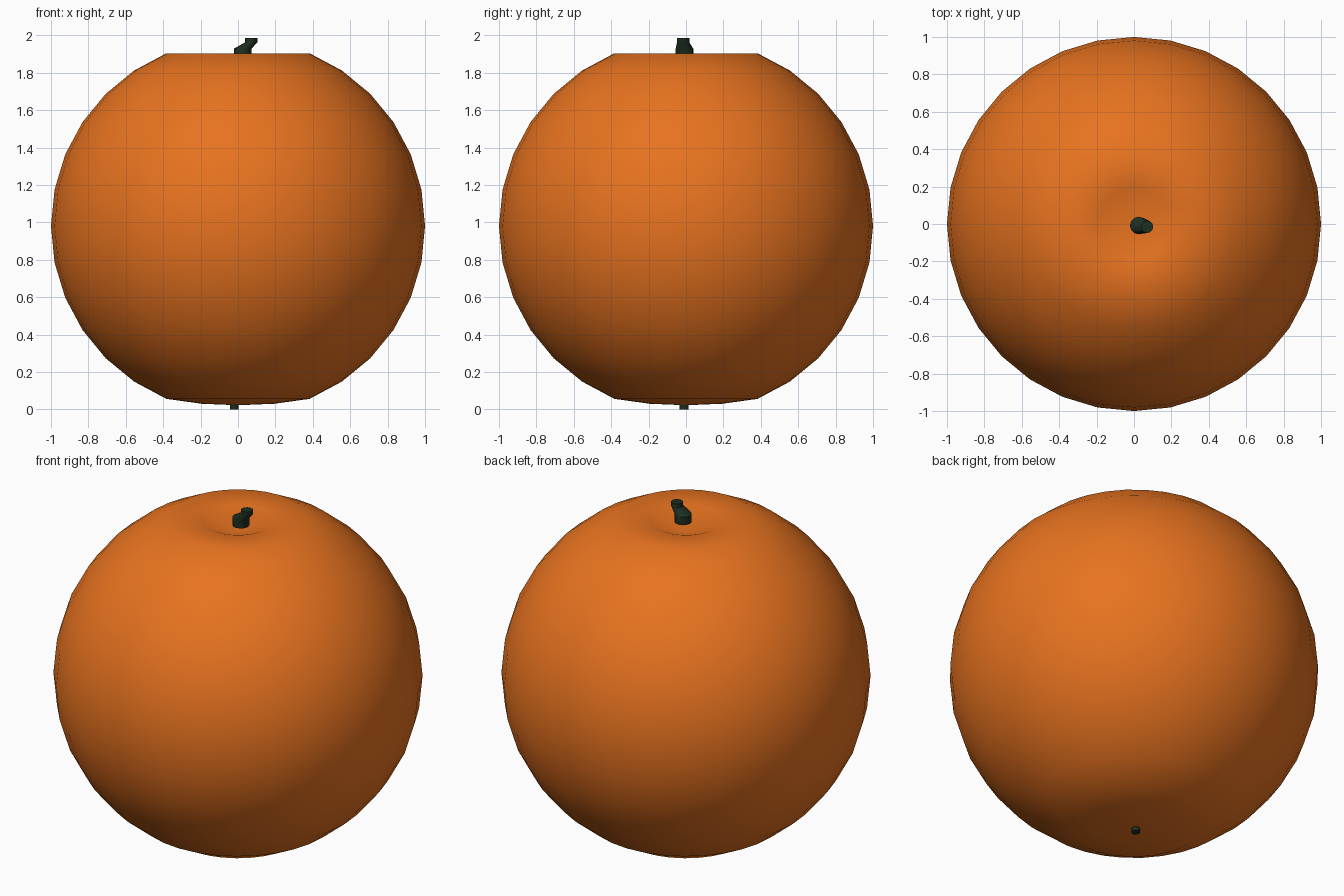
import bpy, bmesh, math

if "Cube" in bpy.data.objects:
    bpy.data.objects.remove(bpy.data.objects["Cube"])


def material(name, color):
    m = bpy.data.materials.new(name)
    m.diffuse_color = (*color, 1)
    m.use_nodes = True
    m.node_tree.nodes["Principled BSDF"].inputs["Base Color"].default_value = m.diffuse_color
    return m


def loft(name, sections, sides, mat):
    """Skin circular sections (x, y, z, radius); radius 0 makes a pole."""
    bm = bmesh.new()
    rings = []
    for x, y, z, r in sections:
        n = sides if r > 0 else 1
        rings.append([bm.verts.new((x + r * math.cos(2 * math.pi * i / sides),
                                    y + r * math.sin(2 * math.pi * i / sides), z))
                      for i in range(n)])
    for a, b in zip(rings, rings[1:]):
        for i in range(sides):
            j = (i + 1) % sides
            if len(a) == 1:
                bm.faces.new((a[0], b[j], b[i]))
            elif len(b) == 1:
                bm.faces.new((a[i], a[j], b[0]))
            else:
                bm.faces.new((a[i], a[j], b[j], b[i]))
    for ring, flip in ((rings[0], True), (rings[-1], False)):
        if len(ring) > 1:
            bm.faces.new(ring[::-1] if flip else ring)
    bmesh.ops.recalc_face_normals(bm, faces=bm.faces)
    mesh = bpy.data.meshes.new(name)
    bm.to_mesh(mesh)
    bm.free()
    ob = bpy.data.objects.new(name, mesh)
    bpy.context.collection.objects.link(ob)
    mesh.materials.append(mat)
    return ob


def smooth(ob, degrees):
    bpy.ops.object.select_all(action='DESELECT')
    ob.select_set(True)
    bpy.context.view_layer.objects.active = ob
    bpy.ops.object.shade_smooth_by_angle(angle=math.radians(degrees))


orange = material("orange_peel", (0.80, 0.17, 0.014))
green = material("dark_green", (0.012, 0.028, 0.014))

# Fruit: sphere with flattened bottom and dimpled top
CZ = 0.98
body = [(0, 0, 0.022, 0), (0, 0, 0.03, 0.195)]
for k in range(2, 15):
    a = math.pi * k / 16
    body.append((0, 0, CZ - math.cos(a), math.sin(a)))
body += [(0, 0, 1.90, 0.195), (0, 0, 1.825, 0)]
smooth(loft("fruit", body, 32, orange), 80)

# Bent stem
stem = [(0.025, -0.008, 1.88, 0.047), (0.025, -0.008, 1.928, 0.047),
        (0.070, -0.015, 1.962, 0.033), (0.070, -0.015, 1.985, 0.033)]
smooth(loft("stem", stem, 12, green), 40)

# Small nub underneath
smooth(loft("bottom_nub", [(-0.02, -0.01, 0.0, 0.024), (-0.02, -0.01, 0.035, 0.024)],
            12, green), 40)
